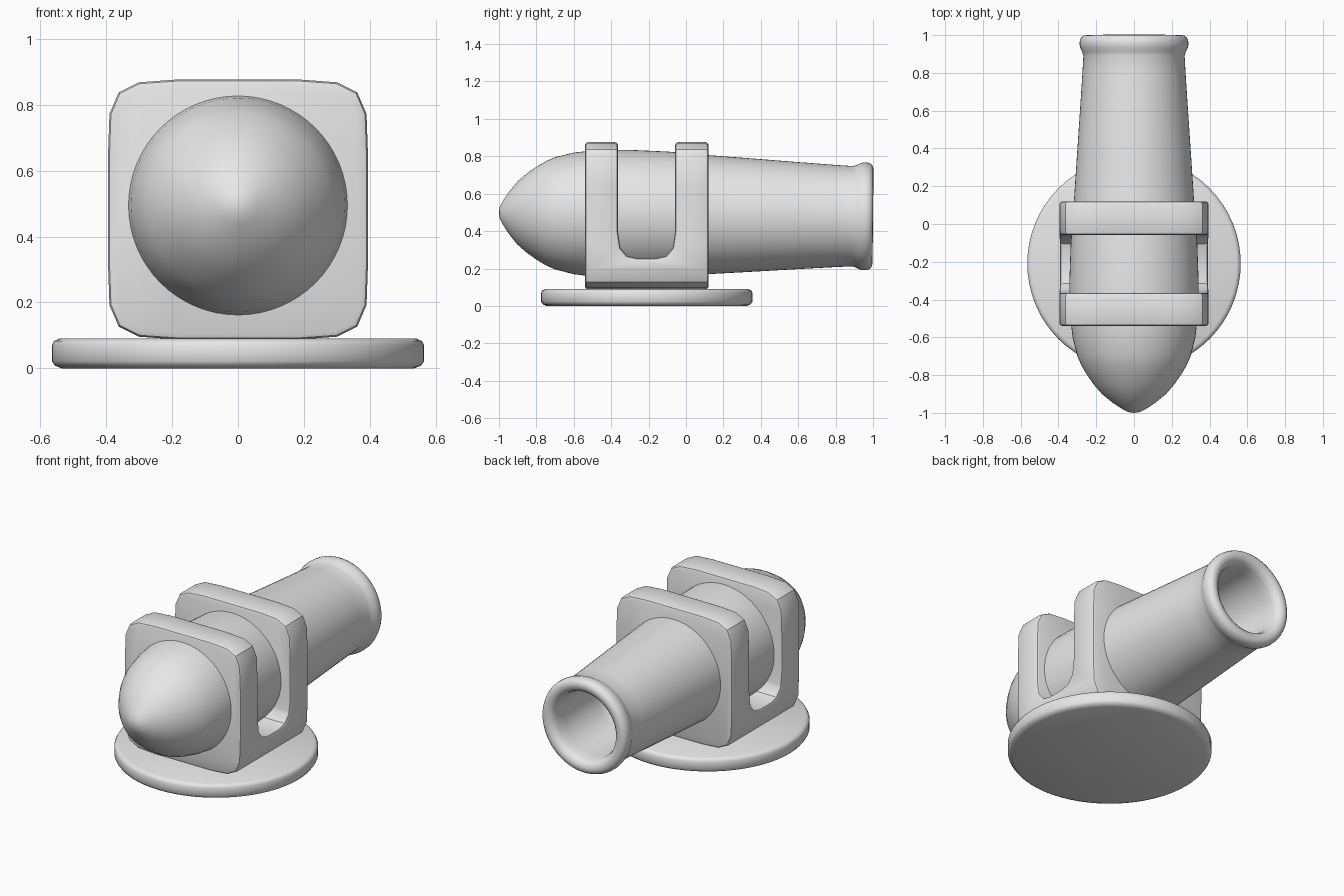
import bpy, bmesh, math
from mathutils import Matrix, Vector

if "Cube" in bpy.data.objects:
    bpy.data.objects.remove(bpy.data.objects["Cube"])

grey = bpy.data.materials.new("light_grey")
grey.diffuse_color = (0.8, 0.8, 0.8, 1)
grey.use_nodes = True
grey.node_tree.nodes["Principled BSDF"].inputs["Base Color"].default_value = grey.diffuse_color


def add_object(name, bm):
    bmesh.ops.recalc_face_normals(bm, faces=bm.faces)
    me = bpy.data.meshes.new(name)
    bm.to_mesh(me)
    bm.free()
    ob = bpy.data.objects.new(name, me)
    bpy.context.collection.objects.link(ob)
    me.materials.append(grey)
    return ob


def select(ob):
    bpy.ops.object.select_all(action='DESELECT')
    ob.select_set(True)
    bpy.context.view_layer.objects.active = ob


def smooth(ob, angle):
    select(ob)
    bpy.ops.object.shade_smooth_by_angle(angle=math.radians(angle))


def lathe(name, profile, matrix, steps=64):
    """Spin (radius, height) points round local z, then place with matrix."""
    bm = bmesh.new()
    vs = [bm.verts.new((r, 0, h)) for r, h in profile]
    es = [bm.edges.new(p) for p in zip(vs, vs[1:])]
    bmesh.ops.spin(bm, geom=vs + es, cent=(0, 0, 0), axis=(0, 0, 1),
                   angle=math.tau, steps=steps, use_merge=True)
    bmesh.ops.remove_doubles(bm, verts=bm.verts, dist=1e-5)
    bmesh.ops.transform(bm, matrix=matrix, verts=bm.verts)
    return add_object(name, bm)


def prism(name, points, offset):
    """Extrude a closed outline by the offset vector."""
    bm = bmesh.new()
    f = bm.faces.new([bm.verts.new(p) for p in points])
    ext = bmesh.ops.extrude_face_region(bm, geom=[f], use_keep_orig=True)
    moved = [v for v in ext["geom"] if isinstance(v, bmesh.types.BMVert)]
    bmesh.ops.translate(bm, verts=moved, vec=Vector(offset))
    return add_object(name, bm)


# round base disc
base = lathe("base_disc",
             [(0, 0), (0.535, 0), (0.555, 0.008), (0.565, 0.022), (0.565, 0.07),
              (0.558, 0.083), (0.542, 0.09), (0, 0.09)],
             Matrix.Translation((0, -0.21, 0)))
smooth(base, 40)

# hollow barrel with pointed rear, thick lip and open muzzle
barrel_profile = [
    (0, -1), (0.03, -0.996), (0.062, -0.98), (0.115, -0.945), (0.17, -0.9),
    (0.213, -0.85), (0.248, -0.8), (0.278, -0.75), (0.30, -0.7), (0.325, -0.6),
    (0.337, -0.5), (0.342, -0.4), (0.342, -0.3), (0.335, -0.1), (0.318, 0.12),
    (0.303, 0.35), (0.286, 0.6), (0.273, 0.8), (0.268, 0.89), (0.274, 0.91),
    (0.284, 0.93), (0.288, 0.95), (0.287, 0.97), (0.28, 0.987), (0.267, 0.997),
    (0.25, 1), (0.23, 0.995), (0.213, 0.98), (0.204, 0.955), (0.2, 0.9),
    (0.19, 0.6), (0.175, 0.5), (0.12, 0.44), (0, 0.42)]
tilt = Matrix.Rotation(math.radians(-90.6), 4, 'X')
barrel = lathe("barrel", barrel_profile, Matrix.Translation((0, 0, 0.489)) @ tilt)
smooth(barrel, 50)

# cradle block with rounded-square outline
quarter = [(0.395, 0.15), (0.39, 0.29), (0.362, 0.355), (0.30, 0.386), (0.19, 0.394)]
outline = []
for sx, sz, pts in ((1, 1, quarter), (-1, 1, quarter[::-1]),
                    (-1, -1, quarter), (1, -1, quarter[::-1])):
    outline += [(sx * x, -0.54, 0.482 + sz * z) for x, z in pts]
cradle = prism("cradle", outline, (0, 0.66, 0))

# slot that separates the two cradle plates
half = [(0.153, 0.8), (0.153, 0.40), (0.14, 0.31), (0.105, 0.268), (0.05, 0.255)]
slot = [(-1, -0.211 - y, z + (0.3 if z > 0.7 else 0)) for y, z in half]
slot += [(-1, -0.211 + y, z + (0.3 if z > 0.7 else 0)) for y, z in half[::-1]]
cutter = prism("slot_cutter", slot, (2, 0, 0))
cutter.hide_render = True

cut = cradle.modifiers.new("slot", 'BOOLEAN')
cut.operation = 'DIFFERENCE'
cut.solver = 'EXACT'
cut.object = cutter
bev = cradle.modifiers.new("soft_edges", 'BEVEL')
bev.width = 0.016
bev.segments = 2
bev.limit_method = 'ANGLE'
bev.angle_limit = math.radians(60)
select(cradle)
bpy.ops.object.modifier_apply(modifier="slot")
bpy.ops.object.modifier_apply(modifier="soft_edges")
bpy.data.objects.remove(cutter)
smooth(cradle, 30)
